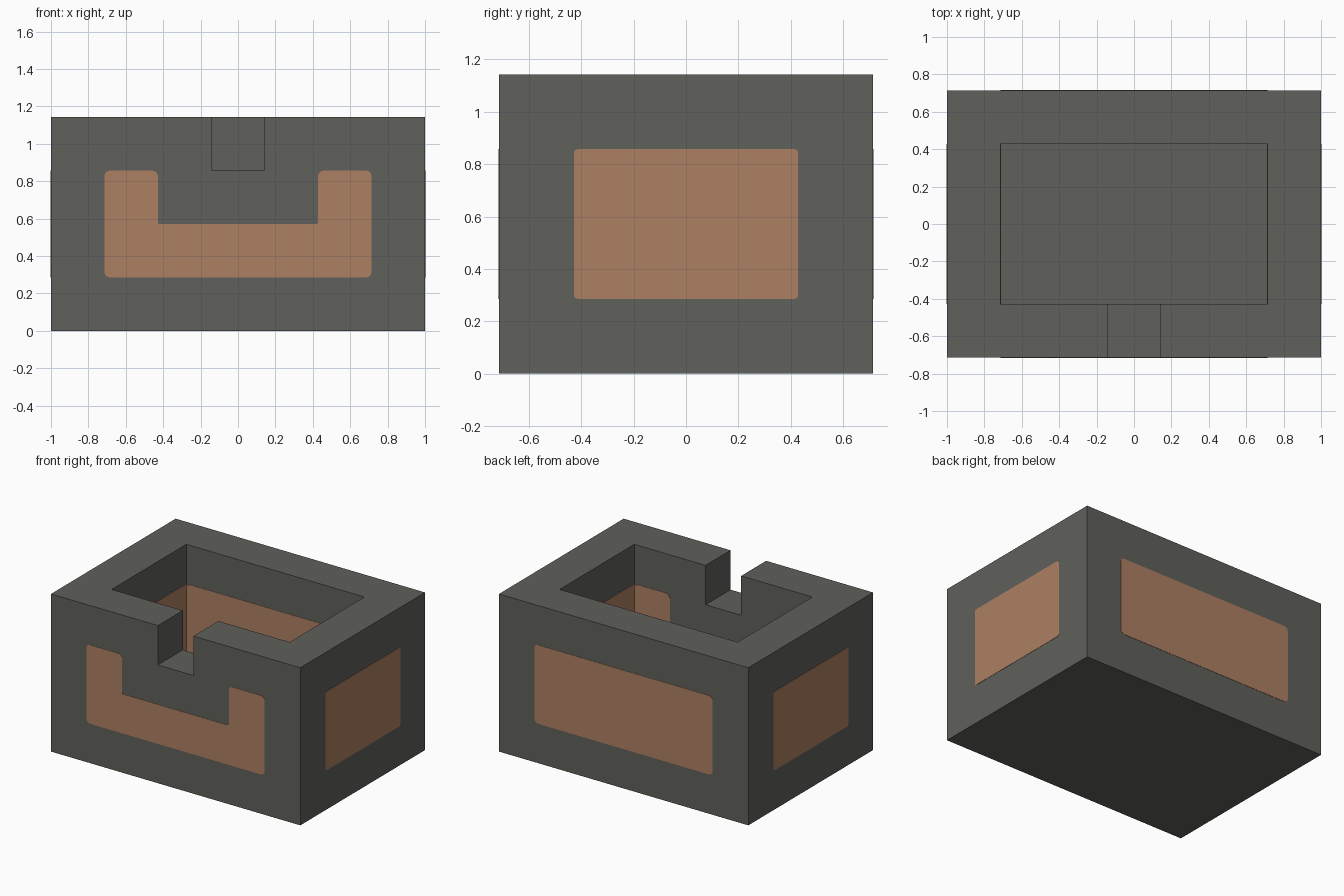
import bpy
import math
from mathutils import Vector

if "Cube" in bpy.data.objects:
    bpy.data.objects.remove(bpy.data.objects["Cube"], do_unlink=True)

U = 1 / 7  # the block is laid out in sevenths: 14 x 10 x 8
HX, HY, TOP, WALL = 7 * U, 5 * U, 8 * U, 2 * U
PLATE = 0.004


def material(name, rgb):
    mat = bpy.data.materials.new(name)
    mat.use_nodes = True
    mat.diffuse_color = (*rgb, 1)
    mat.node_tree.nodes["Principled BSDF"].inputs["Base Color"].default_value = (*rgb, 1)
    return mat


STONE = material("dark grey stone", (0.115, 0.115, 0.103))
COPPER = material("copper brown", (0.42, 0.215, 0.122))


def box(name, low, high):
    low, high = Vector(low), Vector(high)
    bpy.ops.mesh.primitive_cube_add(size=1, location=(low + high) / 2)
    ob = bpy.context.object
    ob.name = name
    ob.scale = high - low
    bpy.ops.object.transform_apply(location=True, rotation=False, scale=True)
    return ob


def cut(target, cutter):
    mod = target.modifiers.new("cut", 'BOOLEAN')
    mod.operation = 'DIFFERENCE'
    mod.solver = 'EXACT'
    mod.object = cutter
    bpy.context.view_layer.objects.active = target
    bpy.ops.object.modifier_apply(modifier=mod.name)
    bpy.data.objects.remove(cutter, do_unlink=True)


def rounded(corners):
    """Outline from (u, z, radius) corners, each replaced by a quarter arc."""
    pts = []
    for i, (u, z, r) in enumerate(corners):
        c = Vector((u, z))
        to_prev = (Vector(corners[i - 1][:2]) - c).normalized()
        to_next = (Vector(corners[(i + 1) % len(corners)][:2]) - c).normalized()
        centre = c + (to_prev + to_next) * r
        for k in range(5):
            t = k * math.pi / 8
            pts.append(centre - to_prev * r * math.sin(t) - to_next * r * math.cos(t))
    return pts


def panel(name, outline, axis, offset):
    """Thin inlay standing on a wall plane: axis 'y' faces front/back, 'x' the sides."""
    verts = [(p.x, offset, p.y) if axis == 'y' else (offset, p.x, p.y) for p in outline]
    mesh = bpy.data.meshes.new(name)
    mesh.from_pydata(verts, [], [range(len(verts))])
    mesh.materials.append(COPPER)
    ob = bpy.data.objects.new(name, mesh)
    bpy.context.collection.objects.link(ob)
    mod = ob.modifiers.new("thickness", 'SOLIDIFY')
    mod.thickness = PLATE
    mod.offset = 0


# Hollow block, open at the top, with a spout notch in the front wall
basin = box("basin", (-HX, -HY, 0), (HX, HY, TOP))
basin.data.materials.append(STONE)
cut(basin, box("cavity_cutter", (WALL - HX, WALL - HY, WALL), (HX - WALL, HY - WALL, TOP + U)))
cut(basin, box("notch_cutter", (-U, -HY - U, TOP - WALL), (U, WALL - HY + U, TOP + U)))

# Copper inlay outlines
LOW, HIGH, MID = 2 * U, 6 * U, 4 * U
A, B, S = 5 * U, 3 * U, 3 * U
R = 0.03
front_shape = rounded([(-A, LOW, R), (A, LOW, R), (A, HIGH, R), (B, HIGH, R),
                       (B, MID, R / 3), (-B, MID, R / 3), (-B, HIGH, R), (-A, HIGH, R)])
back_shape = rounded([(-A, LOW, R), (A, LOW, R), (A, HIGH, R), (-A, HIGH, R)])
side_shape = rounded([(-S, LOW, R / 2), (S, LOW, R / 2), (S, HIGH, R / 2), (-S, HIGH, R / 2)])

# Each inlay shows on the outer and the inner face of its wall
for place, inset in (("outer", 0), ("inner", WALL)):
    panel(f"front_{place}_inlay", front_shape, 'y', inset - HY)
    panel(f"back_{place}_inlay", back_shape, 'y', HY - inset)
    panel(f"left_{place}_inlay", side_shape, 'x', HX - inset)
    panel(f"right_{place}_inlay", side_shape, 'x', inset - HX)
